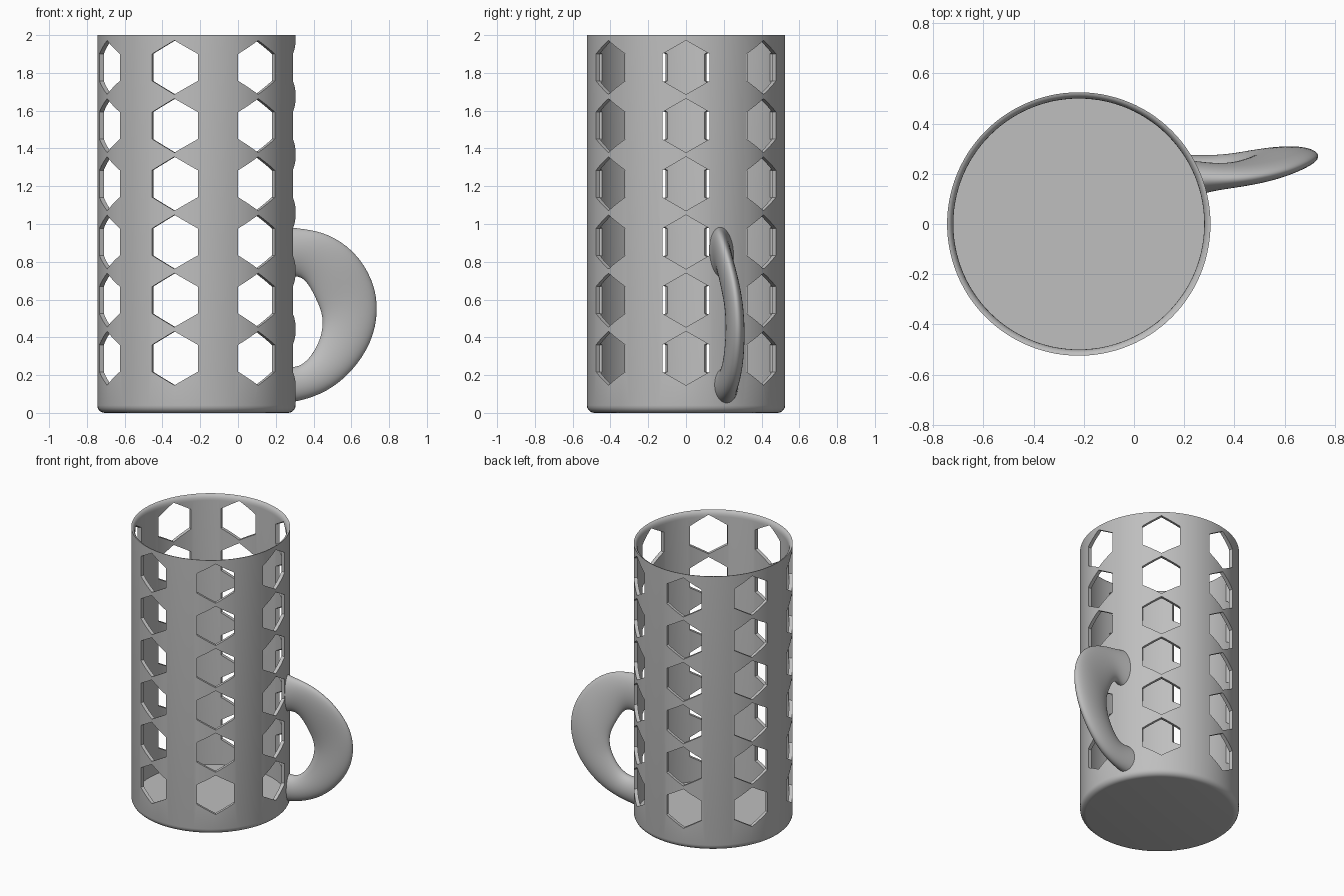
import bpy, bmesh
from math import sin, cos, pi, sqrt, radians
from mathutils import Vector, Matrix

if "Cube" in bpy.data.objects:
    bpy.data.objects.remove(bpy.data.objects["Cube"])

AXIS_X, R_OUT, R_IN, SEGS = -0.22, 0.525, 0.50, 112

grey = bpy.data.materials.new("plain grey")
grey.use_nodes = True
grey.diffuse_color = (0.52, 0.52, 0.52, 1)
grey.node_tree.nodes["Principled BSDF"].inputs["Base Color"].default_value = grey.diffuse_color


def make_object(name, bm):
    bmesh.ops.recalc_face_normals(bm, faces=bm.faces)
    mesh = bpy.data.meshes.new(name)
    bm.to_mesh(mesh)
    bm.free()
    mesh.materials.append(grey)
    ob = bpy.data.objects.new(name, mesh)
    bpy.context.collection.objects.link(ob)
    return ob


def activate(ob):
    bpy.ops.object.select_all(action='DESELECT')
    ob.select_set(True)
    bpy.context.view_layer.objects.active = ob


def bridge(bm, a, b):
    n = len(a)
    for i in range(n):
        j = (i + 1) % n
        bm.faces.new((a[i], a[j], b[j], b[i]))


# Cup: profile with a rounded foot and an inward rounded rim
profile = []
for i in range(6):
    a = i / 5 * pi / 2
    profile.append((R_OUT - 0.04 + 0.04 * sin(a), 0.04 - 0.04 * cos(a)))
for i in range(6):
    a = i / 5 * pi / 2
    profile.append((R_IN + 0.025 * (1 - sin(a)), 2 - 0.04 * (1 - cos(a))))
profile.append((R_IN, 0.035))

bm = bmesh.new()
rings = [[bm.verts.new((AXIS_X + r * cos(2 * pi * i / SEGS), r * sin(2 * pi * i / SEGS), z))
          for i in range(SEGS)] for r, z in profile]
for a, b in zip(rings, rings[1:]):
    bridge(bm, a, b)
bm.faces.new(rings[0])
bm.faces.new(rings[-1])
cup = make_object("cup_body", bm)

# Hexagonal openings: seven columns of six
bm = bmesh.new()
for col in range(7):
    turn = Matrix.Rotation(2 * pi * col / 7, 3, 'Z')
    for row in range(6):
        z = 0.289 + 0.308 * row
        ends = []
        for r in (0.35, 0.7):
            ring = []
            for k in range(6):
                a = k * pi / 3
                p = turn @ Vector((r, 0.143 * sin(a), z + 0.143 * cos(a)))
                ring.append(bm.verts.new(p + Vector((AXIS_X, 0, 0))))
            ends.append(ring)
        bridge(bm, *ends)
        for ring in ends:
            bm.faces.new(ring)
cutter = make_object("hexagon_cutter", bm)
cutter.hide_render = True

cut = cup.modifiers.new("hexagons", 'BOOLEAN')
cut.operation = 'DIFFERENCE'
cut.solver = 'EXACT'
cut.object = cutter
activate(cup)
bpy.ops.object.modifier_apply(modifier=cut.name)
bpy.data.objects.remove(cutter)
activate(cup)
bpy.ops.object.shade_smooth_by_angle(angle=radians(30))

# Handle: crescent lofted through flattened oval sections (outer edge, inner edge, half thickness)
sections = [
    ((0.27, 0.18, 0.985), (0.27, 0.195, 0.71), 0.066),
    ((0.34, 0.175, 0.975), (0.32, 0.20, 0.73), 0.052),
    ((0.47, 0.18, 0.955), (0.37, 0.215, 0.69), 0.046),
    ((0.62, 0.21, 0.86), (0.415, 0.23, 0.60), 0.046),
    ((0.72, 0.255, 0.70), (0.445, 0.24, 0.53), 0.046),
    ((0.745, 0.275, 0.54), (0.45, 0.245, 0.46), 0.047),
    ((0.71, 0.28, 0.37), (0.435, 0.24, 0.39), 0.048),
    ((0.60, 0.265, 0.21), (0.40, 0.235, 0.32), 0.05),
    ((0.47, 0.24, 0.11), (0.36, 0.225, 0.27), 0.052),
    ((0.34, 0.22, 0.065), (0.31, 0.215, 0.24), 0.056),
    ((0.27, 0.215, 0.05), (0.27, 0.21, 0.245), 0.064),
]
bm = bmesh.new()
rings = []
for n, (outer, inner, half) in enumerate(sections):
    o, i = Vector(outer), Vector(inner)
    mid, wide = (o + i) / 2, (o - i) / 2
    side = Vector((0, 1, 0))
    side = (side - side.project(wide)).normalized() * half
    ring = []
    for k in range(16):
        a = 2 * pi * k / 16
        p = mid + wide * cos(a) * 1.02 + side * sin(a) * 1.02
        if n in (0, len(sections) - 1):  # ends sink into the cup wall
            p.x = AXIS_X + sqrt(0.513 ** 2 - p.y ** 2)
        ring.append(bm.verts.new(p))
    rings.append(ring)
for a, b in zip(rings, rings[1:]):
    bridge(bm, a, b)
handle = make_object("handle", bm)
smooth = handle.modifiers.new("smooth", 'SUBSURF')
smooth.levels = smooth.render_levels = 2
activate(handle)
bpy.ops.object.shade_smooth()
